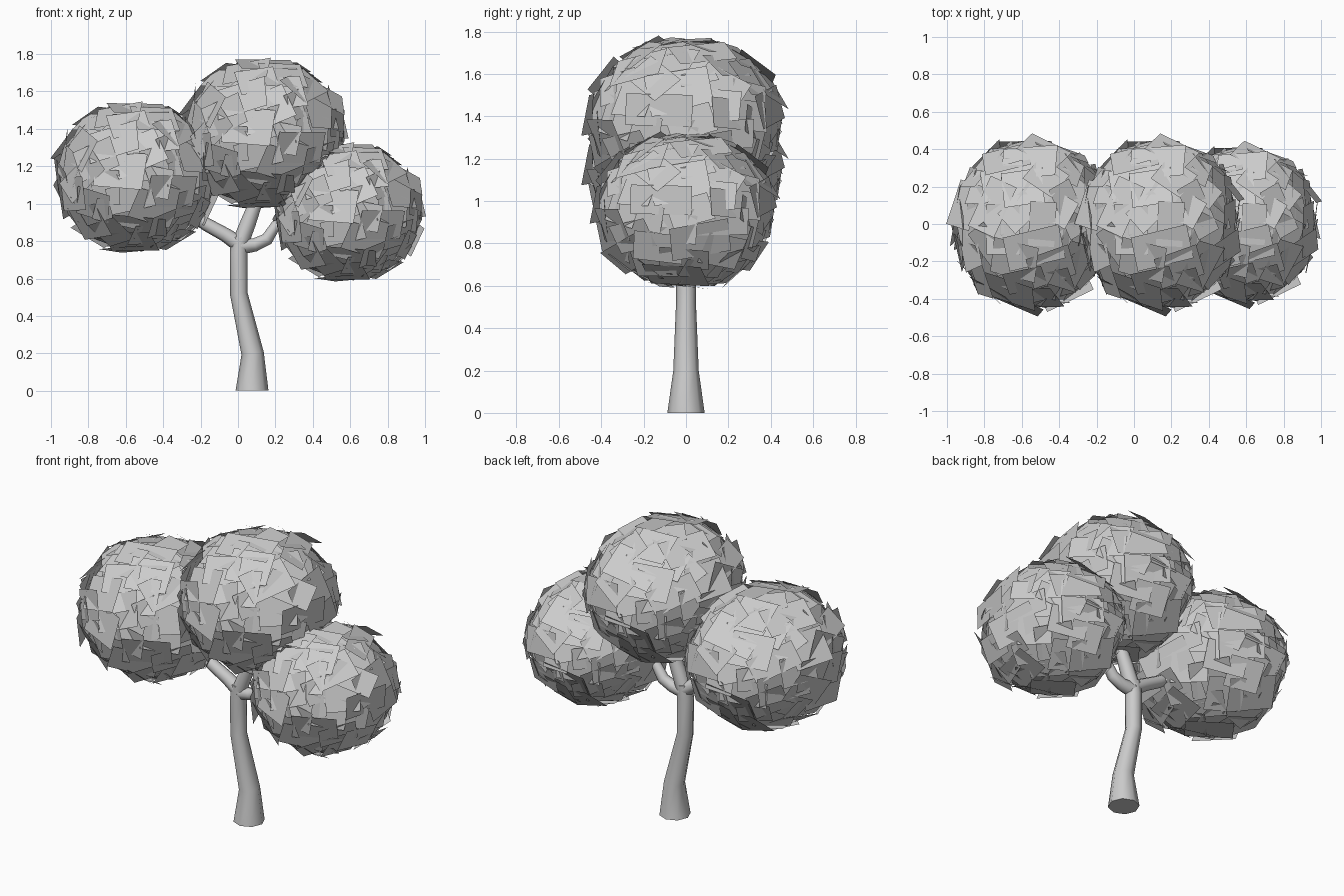
import bpy, bmesh, math, random
from mathutils import Vector, Matrix

if "Cube" in bpy.data.objects:
    bpy.data.objects.remove(bpy.data.objects["Cube"])

random.seed(7)


def make_object(name, bm):
    mesh = bpy.data.meshes.new(name)
    bm.to_mesh(mesh)
    bm.free()
    obj = bpy.data.objects.new(name, mesh)
    bpy.context.collection.objects.link(obj)
    return obj


def tube(name, path, sides=8):
    # path entries: x, z, radius; rings tilt to follow the bend
    bm = bmesh.new()
    pts = [Vector((x, 0, z)) for x, z, r in path]
    rings = []
    for i, (x, z, r) in enumerate(path):
        d = (pts[min(i + 1, len(pts) - 1)] - pts[max(i - 1, 0)]).normalized()
        if z == 0:
            d = Vector((0, 0, 1))
        side = Vector((0, 1, 0))
        across = side.cross(d)
        ring = []
        for k in range(sides):
            a = 2 * math.pi * k / sides
            ring.append(bm.verts.new(pts[i] + r * (math.cos(a) * across + math.sin(a) * side)))
        rings.append(ring)
    for lo, hi in zip(rings, rings[1:]):
        for k in range(sides):
            n = (k + 1) % sides
            bm.faces.new((lo[k], lo[n], hi[n], hi[k]))
    bm.faces.new(rings[0][::-1])
    bm.faces.new(rings[-1])
    bmesh.ops.recalc_face_normals(bm, faces=bm.faces)
    obj = make_object(name, bm)
    bpy.ops.object.select_all(action='DESELECT')
    obj.select_set(True)
    bpy.context.view_layer.objects.active = obj
    bpy.ops.object.shade_smooth_by_angle(angle=math.radians(60))


# Trunk and three branches
tube("trunk", [(0.075, 0, 0.088), (0.078, 0.2, 0.06), (0.004, 0.52, 0.047),
               (0.004, 0.74, 0.048), (0.012, 0.82, 0.046)])
tube("left_branch", [(0.02, 0.775, 0.045), (-0.07, 0.835, 0.038), (-0.17, 0.89, 0.036),
                     (-0.36, 1.02, 0.022)])
tube("middle_branch", [(0.005, 0.77, 0.045), (0.055, 0.9, 0.042), (0.1, 1.02, 0.035),
                       (0.13, 1.2, 0.02)])
tube("right_branch", [(0.0, 0.77, 0.045), (0.09, 0.78, 0.036), (0.155, 0.81, 0.034),
                      (0.2, 0.88, 0.03), (0.38, 0.96, 0.02)])

# Leaf clump: faceted core covered in big, nearly tangent rectangular cards
bm = bmesh.new()
bmesh.ops.create_uvsphere(bm, u_segments=10, v_segments=7, radius=0.41)
count = 110
for i in range(count):
    z = 1 - 2 * (i + 0.5) / count
    a = i * math.pi * (3 - math.sqrt(5))
    flat = math.sqrt(1 - z * z)
    n = Vector((flat * math.cos(a), flat * math.sin(a), z))
    limit = 11 if abs(z) < 0.75 else 5
    tilt = [math.radians(random.uniform(-limit, limit)) for _ in range(2)]
    turn = n.to_track_quat('Z', 'Y').to_matrix().to_4x4()
    spin = Matrix.Rotation(random.gauss(0, 0.25), 4, 'Z')
    m = (Matrix.Translation(n * random.uniform(0.40, 0.425)) @ turn @ spin
         @ Matrix.Rotation(tilt[0], 4, 'X') @ Matrix.Rotation(tilt[1], 4, 'Y'))
    w, h = random.uniform(0.09, 0.16), random.uniform(0.07, 0.11)
    bm.faces.new([bm.verts.new(m @ Vector((sx * w, sy * h, 0)))
                  for sx, sy in ((-1, -1), (1, -1), (1, 1), (-1, 1))])
clump = make_object("left_leaves", bm)

# Three clumps share the same mesh, at different places and sizes
placements = [("left_leaves", -0.545, 1.142, 1.0),
              ("middle_leaves", 0.14, 1.376, 1.0),
              ("right_leaves", 0.59, 0.956, 0.92)]
for name, x, z, s in placements:
    obj = clump
    if name != "left_leaves":
        obj = bpy.data.objects.new(name, clump.data)
        bpy.context.collection.objects.link(obj)
    obj.location = (x, 0, z)
    obj.scale = (s * 0.98, s * 1.035, s * 0.93)
